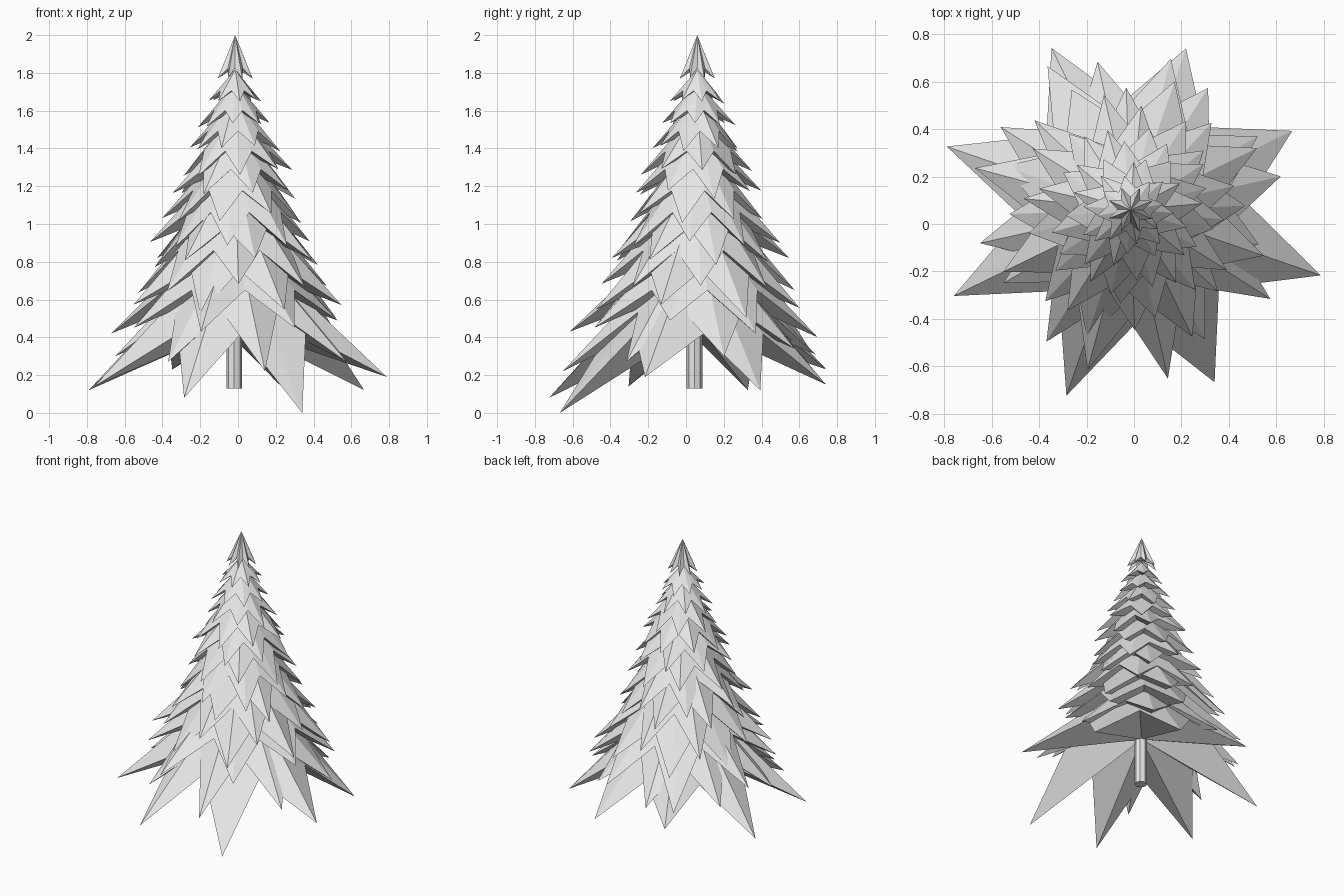
import bpy
import bmesh
import random
from math import cos, sin, radians
from mathutils import Vector

random.seed(4)
if "Cube" in bpy.data.objects:
    bpy.data.objects.remove(bpy.data.objects["Cube"], do_unlink=True)

POINTS = 8
AXIS = Vector((-0.015, 0.06, 0))

grey = bpy.data.materials.new("light grey")
grey.use_nodes = True
grey.diffuse_color = (0.8, 0.8, 0.8, 1)
grey.node_tree.nodes["Principled BSDF"].inputs["Base Color"].default_value = (0.8, 0.8, 0.8, 1)


def finish(bm, name):
    bmesh.ops.recalc_face_normals(bm, faces=bm.faces)
    mesh = bpy.data.meshes.new(name)
    bm.to_mesh(mesh)
    bm.free()
    mesh.materials.append(grey)
    obj = bpy.data.objects.new(name, mesh)
    bpy.context.collection.objects.link(obj)
    return obj


def on_axis(radius, angle, z):
    return AXIS + Vector((radius * cos(angle), radius * sin(angle), z))


def branch_tier(name, turn, tips, apex_z, inset, lift):
    """Closed star-shaped cone; tips is a list of (radius, z)."""
    bm = bmesh.new()
    mean_r = sum(r for r, z in tips) / POINTS
    mean_z = sum(z for r, z in tips) / POINTS
    valley_z = mean_z + (apex_z - mean_z) * lift
    rim = []
    for i, (r, z) in enumerate(tips):
        angle = radians(turn + i * 360 / POINTS)
        rim.append(bm.verts.new(on_axis(r, angle, z)))
        vr = mean_r * inset * random.uniform(0.95, 1.05)
        rim.append(bm.verts.new(on_axis(vr, angle + radians(180 / POINTS), valley_z)))
    apex = bm.verts.new(on_axis(0, 0, apex_z))
    hollow = bm.verts.new(on_axis(0, 0, valley_z + 0.06 * mean_r))
    for a, b in zip(rim, rim[1:] + rim[:1]):
        bm.faces.new((a, b, apex))
        bm.faces.new((b, a, hollow))
    finish(bm, name)


# Wide lower tiers: turn, apex height, tip radii and tip heights
lower = [
    (26, 0.95, (.76, .72, .76, .82, .83, .83, .81, .85),
     (.12, .15, .23, .12, .14, .08, 0, .19)),
    (12.5, 0.98, (.65, .61, .64, .65, .65, .66, .73, .70),
     (.30, .34, .31, .32, .30, .27, .22, .27)),
    (30, 1.07, (.62, .66, .70, .68, .62, .70, .63, .56),
     (.42, .40, .32, .42, .45, .43, .45, .49)),
]
for n, (turn, apex_z, radii, heights) in enumerate(lower):
    branch_tier(f"branch_tier_{n + 1}", turn, list(zip(radii, heights)), apex_z, 0.6, 0.35)

# Regular tiers narrowing to the top
turns = (26, 2, 13, 39, 32, 16, 5, 28, 41, 10)
for n, turn in enumerate(turns):
    t = n / len(turns)
    radius = 0.57 + (0.1 - 0.57) * t
    z = 0.54 + (1.77 - 0.54) * t
    tips = [(radius * random.uniform(0.92, 1.06), z + radius * random.uniform(-0.08, 0.08))
            for _ in range(POINTS)]
    branch_tier(f"branch_tier_{n + 4}", turn, tips, z + radius * 1.16, 0.63, 0.33)

# Pointed top
branch_tier("top_tier", 22, [(0.1, 1.77)] * POINTS, 2.0, 0.56, 0.24)

# Trunk
bm = bmesh.new()
bmesh.ops.create_cone(bm, cap_ends=True, segments=8, radius1=0.042, radius2=0.042, depth=0.5)
trunk = finish(bm, "trunk")
trunk.location = (-0.02, 0.045, 0.13 + 0.25)
